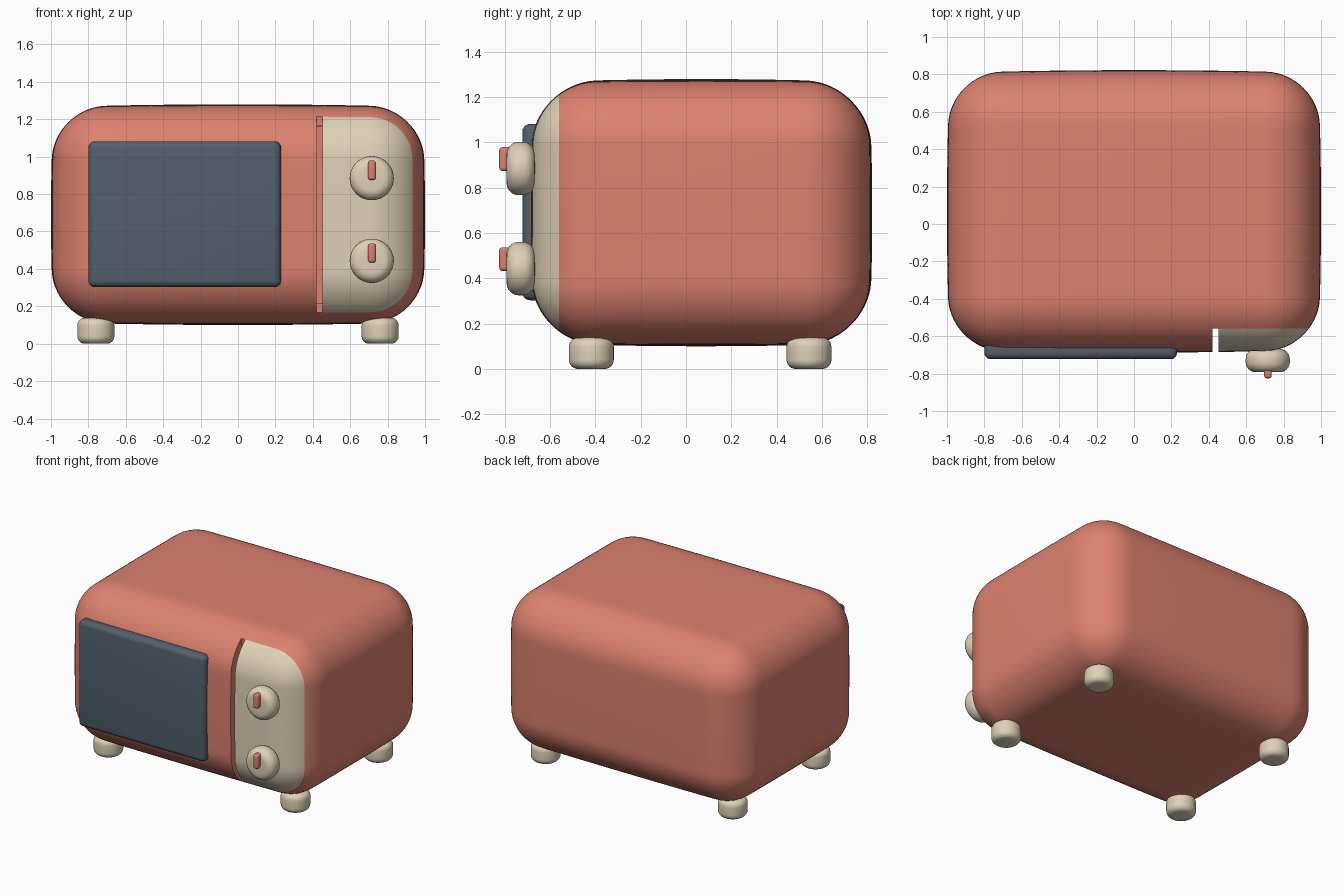
import bpy, bmesh, math
from mathutils import Vector, Matrix

if "Cube" in bpy.data.objects:
    bpy.data.objects.remove(bpy.data.objects["Cube"])


def material(name, color):
    m = bpy.data.materials.new(name)
    m.diffuse_color = (*color, 1)
    m.use_nodes = True
    m.node_tree.nodes["Principled BSDF"].inputs["Base Color"].default_value = m.diffuse_color
    return m


CORAL = material("coral", (0.72, 0.22, 0.16))
CREAM = material("cream", (0.74, 0.64, 0.48))
GLASS = material("dark_glass", (0.085, 0.115, 0.15))

CENTER = Vector((0, 0.0675, 0.69))
HALF = Vector((0.985, 0.74, 0.575))
RADIUS, BULGE = 0.28, 0.015
SEAM_Y = -0.56


def finish(bm, name, mat, angle=40):
    bmesh.ops.recalc_face_normals(bm, faces=bm.faces)
    me = bpy.data.meshes.new(name)
    bm.to_mesh(me)
    bm.free()
    ob = bpy.data.objects.new(name, me)
    bpy.context.collection.objects.link(ob)
    me.materials.append(mat)
    bpy.ops.object.select_all(action='DESELECT')
    ob.select_set(True)
    bpy.context.view_layer.objects.active = ob
    bpy.ops.object.shade_smooth_by_angle(angle=math.radians(angle))
    return ob


def pillow():
    """Rounded box with slightly bulging sides."""
    bm = bmesh.new()
    bmesh.ops.create_cube(bm, size=2)
    bmesh.ops.subdivide_edges(bm, edges=bm.edges[:], cuts=47, use_grid_fill=True)
    for v in bm.verts:
        p = Vector(c * h for c, h in zip(v.co, HALF))
        q = Vector(max(-h + RADIUS, min(h - RADIUS, c)) for c, h in zip(p, HALF))
        p = q + (p - q).normalized() * RADIUS
        u = Vector(c / h for c, h in zip(p, HALF))
        w = [1 - c * c for c in u]
        p += BULGE * Vector((u.x * w[1] * w[2], u.y * w[0] * w[2], u.z * w[0] * w[1]))
        v.co = p + CENTER
    return bm


def cut(bm, co, keep):
    """Slice, keep the side that 'keep' points to, cap it; returns the cap."""
    r = bmesh.ops.bisect_plane(bm, geom=bm.verts[:] + bm.edges[:] + bm.faces[:], dist=1e-5,
                               plane_co=co, plane_no=keep, clear_inner=True)
    edges = [e for e in r["geom_cut"] if isinstance(e, bmesh.types.BMEdge)]
    return bmesh.ops.holes_fill(bm, edges=edges, sides=0)["faces"]


def rounded_box(name, lo, hi, bevel, mat):
    lo, hi = Vector(lo), Vector(hi)
    bm = bmesh.new()
    bmesh.ops.create_cube(bm, size=1)
    for v in bm.verts:
        v.co = (lo + hi) / 2 + v.co * (hi - lo)
    bmesh.ops.bevel(bm, geom=bm.edges[:], offset=bevel, segments=5, profile=0.5, affect='EDGES')
    return finish(bm, name, mat)


def rounded_disc(name, center, radius, depth, bevel, mat, axis='Z'):
    bm = bmesh.new()
    bmesh.ops.create_cone(bm, cap_ends=True, segments=48, radius1=radius, radius2=radius, depth=depth)
    rims = [e for e in bm.edges if any(len(f.verts) > 4 for f in e.link_faces)]
    bmesh.ops.bevel(bm, geom=rims, offset=bevel, segments=6, profile=0.5, affect='EDGES')
    rot = Matrix.Rotation(math.pi / 2, 4, 'X') if axis == 'Y' else Matrix()
    bm.transform(Matrix.Translation(center) @ rot)
    return finish(bm, name, mat)


# Hollow body behind the seam
bm = pillow()
cap = cut(bm, (0, SEAM_Y, 0), (0, 1, 0))
bmesh.ops.recalc_face_normals(bm, faces=bm.faces)
bmesh.ops.inset_region(bm, faces=cap, thickness=0.05)
for f in cap:
    for v in f.verts:
        v.co.y = SEAM_Y
bmesh.ops.inset_region(bm, faces=cap, thickness=0.002, use_even_offset=True)
for v in {v for f in cap for v in f.verts}:
    v.co.y = 0.5
finish(bm, "body", CORAL)

# Door and control panel in front of the seam, with a gap between them
for name, x, side, mat in (("door", 0.42, -1, CORAL), ("control_panel", 0.452, 1, CREAM)):
    bm = pillow()
    cut(bm, (0, SEAM_Y, 0), (0, -1, 0))
    cut(bm, (x, 0, 0), (side, 0, 0))
    finish(bm, name, mat)

# Door window
rounded_box("window", (-0.80, -0.723, 0.303), (0.23, -0.63, 1.082), 0.035, GLASS)

# Knobs with pointers
for i, z in enumerate((0.885, 0.443)):
    rounded_disc(f"knob_{i + 1}", (0.715, -0.73, z), 0.118, 0.125, 0.054, CREAM, 'Y')
    rounded_box(f"pointer_{i + 1}", (0.696, -0.825, z - 0.01), (0.736, -0.76, z + 0.094), 0.014, CORAL)

# Feet
for x, sx in ((-0.76, "left"), (0.76, "right")):
    for y, sy in ((-0.418, "front"), (0.543, "back")):
        rounded_disc(f"{sy}_{sx}_foot", (x, y, 0.069), 0.099, 0.138, 0.04, CREAM)
